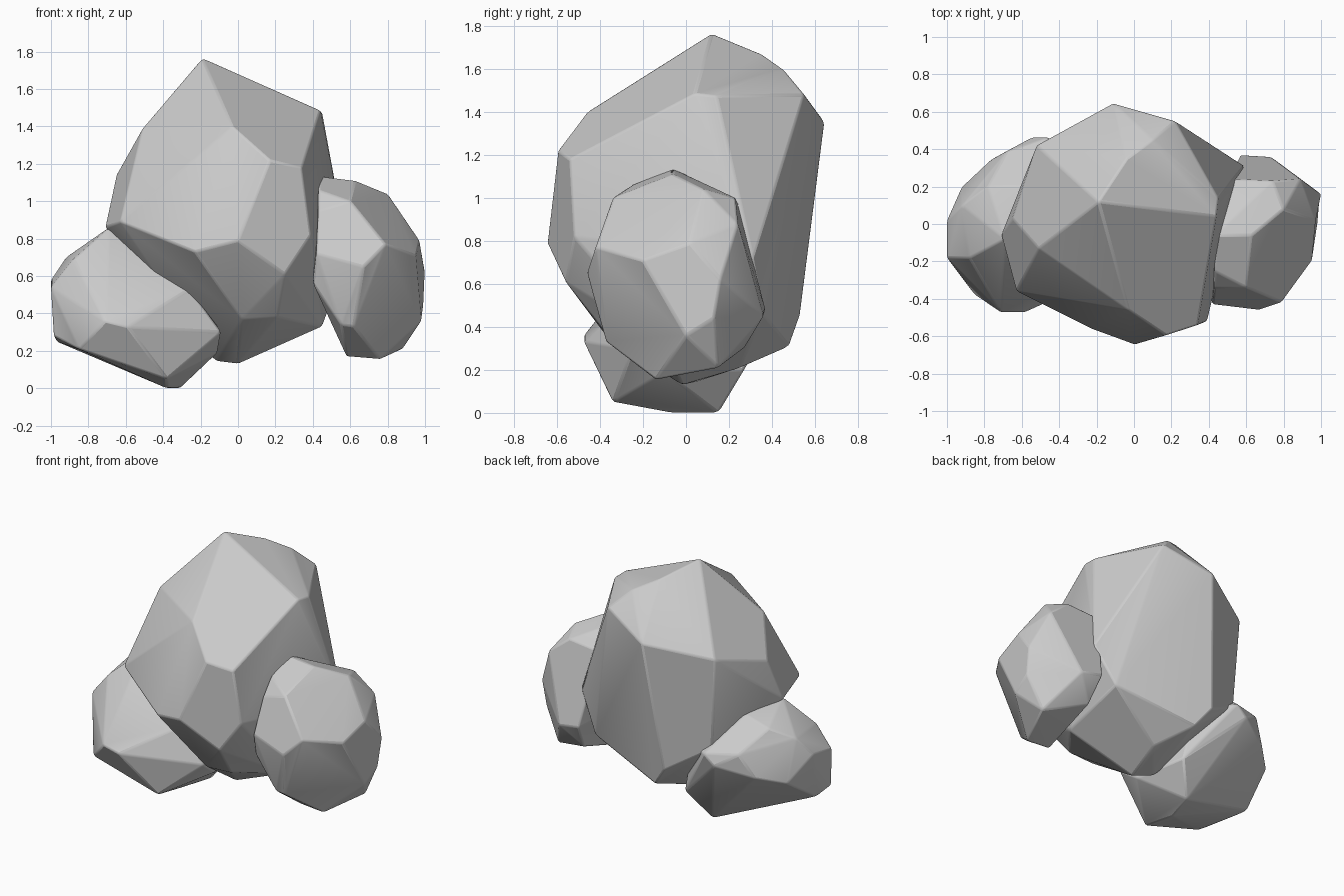
import bpy, bmesh
from math import radians


def rock(name, corners):
    """Faceted boulder: convex hull of key corners with softly worn edges."""
    bm = bmesh.new()
    for c in corners:
        bm.verts.new(c)
    bmesh.ops.convex_hull(bm, input=bm.verts)
    loose = [v for v in bm.verts if not v.link_faces]
    bmesh.ops.delete(bm, geom=loose, context='VERTS')
    bmesh.ops.dissolve_limit(bm, angle_limit=radians(7), verts=bm.verts, edges=bm.edges)
    bmesh.ops.recalc_face_normals(bm, faces=bm.faces)
    mesh = bpy.data.meshes.new(name)
    bm.to_mesh(mesh)
    bm.free()
    ob = bpy.data.objects.new(name, mesh)
    bpy.context.collection.objects.link(ob)
    bevel = ob.modifiers.new("worn_edges", 'BEVEL')
    bevel.width = 0.01
    bevel.segments = 2
    bevel.limit_method = 'ANGLE'
    bevel.angle_limit = radians(8)
    bpy.ops.object.select_all(action='DESELECT')
    ob.select_set(True)
    bpy.context.view_layer.objects.active = ob
    bpy.ops.object.shade_smooth_by_angle(angle=radians(20))
    return ob


# Tall central boulder
rock("main_boulder", [
    (-.19, .12, 1.765), (-.04, .35, 1.67), (.44, .04, 1.485), (.45, .14, 1.475),
    (.22, .55, 1.48), (.1, .45, 1.60), (-.11, .645, 1.35), (-.52, .42, 1.26),
    (-.51, -.13, 1.39), (-.65, .03, 1.14), (-.71, -.06, .86), (-.63, -.36, .89),
    (-.03, -.46, 1.40), (.17, -.595, 1.22), (.34, -.54, 1.18), (.39, -.52, .82),
    (0, -.645, .79), (-.23, -.56, .73), (.25, -.56, .61),
    (.59, .31, .72), (.45, .36, .46), (.45, -.1, .33), (-.2, .53, .45), (-.1, .48, .31),
    (.02, -.38, .37), (.21, -.38, .38), (0, -.02, .13), (-.12, .05, .145), (.05, .25, .21),
    (-.48, .40, .62),
])

# Low boulder on the left
rock("left_boulder", [
    (-.69, -.08, .86), (-.92, .10, .70), (-1, .02, .58), (-1, -.18, .54),
    (-.985, -.19, .28), (-.97, -.05, .25), (-.88, -.18, .69),
    (-.79, -.18, .67), (-.71, -.475, .36), (-.59, -.475, .33),
    (-.85, -.38, .21), (-.78, .20, .77), (-.92, .20, .42), (-.77, .34, .47),
    (-.68, .39, .63), (-.54, .465, .54), (-.46, .465, .61),
    (-.38, -.07, 0), (-.31, .15, 0), (-.38, -.34, .05), (-.11, -.1, .19),
    (-.09, -.25, .30), (-.26, -.25, .53), (-.18, .27, .20), (-.6, .2, .82), (-.26, .3, .58),
])

# Upright boulder on the right
rock("right_boulder", [
    (.43, -.06, 1.135), (.63, -.06, 1.11), (.80, .08, 1.04), (.74, .23, 1.0), (.89, .24, .88),
    (.60, -.34, 1.0), (.43, -.34, .95), (.43, -.25, 1.06), (.79, -.42, .77),
    (.67, -.46, .65), (.42, -.43, .72), (.40, -.38, .56),
    (.95, -.2, .71), (.97, .02, .79), (1, .16, .62), (.99, .13, .44), (.98, 0, .36),
    (.62, -.37, .33), (.55, -.37, .34), (.76, -.14, .155), (.58, -.14, .17),
    (.88, .15, .21), (.73, .36, .45), (.57, .37, .48), (.6, .27, .30), (.5, .24, .98),
])
